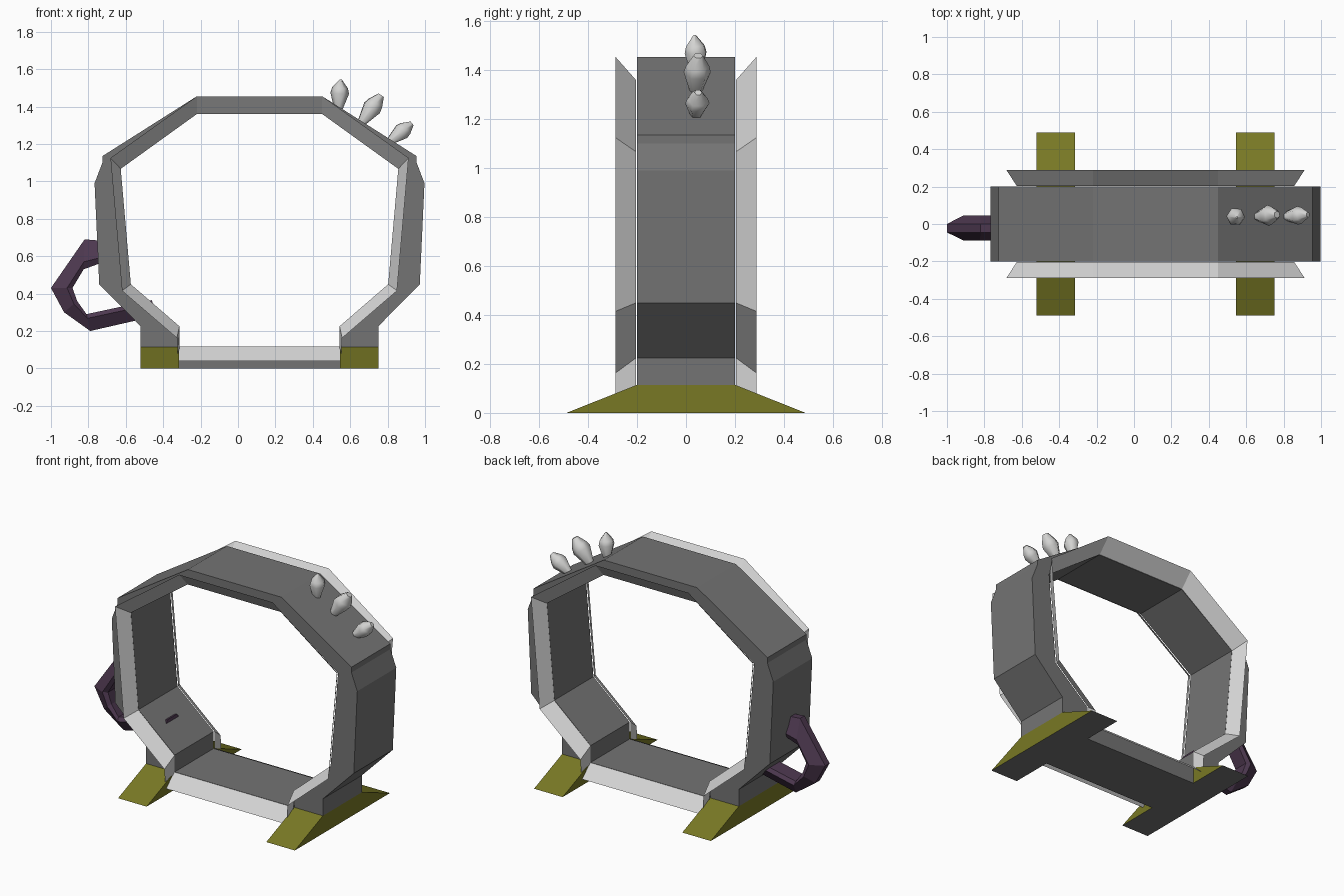
import bpy, bmesh, math
from mathutils import Vector

if "Cube" in bpy.data.objects:
    bpy.data.objects.remove(bpy.data.objects["Cube"])

CX = 0.115  # centre line of the ring


def material(name, rgb):
    m = bpy.data.materials.new(name)
    m.diffuse_color = (*rgb, 1)
    m.use_nodes = True
    m.node_tree.nodes["Principled BSDF"].inputs["Base Color"].default_value = m.diffuse_color
    return m


GREY = material("dark_grey", (0.175, 0.175, 0.175))
LIGHT = material("light_grey", (0.66, 0.66, 0.66))
OLIVE = material("olive", (0.19, 0.19, 0.018))
PURPLE = material("dark_purple", (0.075, 0.04, 0.08))
CRYSTAL = material("pale_crystal", (0.65, 0.65, 0.64))


def loft(name, rings, mats, ring_closed=True, path_closed=False):
    """Skin a row of equal-sized point rings."""
    bm = bmesh.new()
    vs = [[bm.verts.new(p) for p in r] for r in rings]
    n = len(rings[0])
    for i in range(len(vs) if path_closed else len(vs) - 1):
        a, b = vs[i], vs[(i + 1) % len(vs)]
        for j in range(n if ring_closed else n - 1):
            k = (j + 1) % n
            bm.faces.new((a[j], a[k], b[k], b[j]))
    if ring_closed and not path_closed:
        bm.faces.new(vs[0])
        bm.faces.new(vs[-1])
    bmesh.ops.recalc_face_normals(bm, faces=bm.faces)
    me = bpy.data.meshes.new(name)
    bm.to_mesh(me)
    bm.free()
    for m in mats:
        me.materials.append(m)
    ob = bpy.data.objects.new(name, me)
    bpy.context.collection.objects.link(ob)
    return ob


def both_sides(half):
    """Mirror a right-hand profile into a full path, right foot to left foot."""
    right = [[(CX + x, z) for x, z in pts] for pts in half]
    left = [[(CX - x, z) for x, z in pts] for pts in half]
    return right[::-1] + left


# Ring body: (outer, inner) pairs from the roof down to the foot
arch = both_sides([
    ((0.335, 1.455), (0.335, 1.36)),
    ((0.84, 1.135), (0.745, 1.07)),
    ((0.84, 1.10), (0.743, 1.06)),
    ((0.882, 0.99), (0.735, 0.96)),
    ((0.857, 0.45), (0.69, 0.45)),
    ((0.635, 0.225), (0.43, 0.225)),
    ((0.635, 0.115), (0.43, 0.115)),
])
loft("ring_body",
     [[(o[0], -0.2, o[1]), (o[0], 0.2, o[1]), (i[0], 0.2, i[1]), (i[0], -0.2, i[1])]
      for o, i in arch], [GREY])

# Flared rims: (edge at the body, flared outer edge) pairs
rim = both_sides([
    ((0.335, 1.36), (0.335, 1.455)),
    ((0.742, 1.067), (0.797, 1.125)),
    ((0.688, 0.45), (0.735, 0.415)),
    ((0.428, 0.225), (0.442, 0.163)),
    ((0.428, 0.116), (0.435, 0.04)),
])
for side, name in ((-1, "front_rim"), (1, "back_rim")):
    loft(name, [[(a[0], side * 0.204, a[1]), (b[0], side * 0.288, b[1])]
                for a, b in rim], [LIGHT], False, True)

# Floor slab between the feet
loft("floor_slab",
     [[(CX + x, -0.2, 0), (CX + x, 0.2, 0), (CX + x, 0.2, 0.115), (CX + x, -0.2, 0.115)]
      for x in (-0.43, 0.43)], [GREY])

# Sloped feet with a grey underside
for s, name in ((-1, "left_foot"), (1, "right_foot")):
    foot = loft(name, [[(CX + s * x, -0.488, 0), (CX + s * x, 0.488, 0),
                        (CX + s * x, 0.2, 0.115), (CX + s * x, -0.2, 0.115)]
                       for x in (0.43, 0.635)], [OLIVE, GREY])
    for p in foot.data.polygons:
        if p.normal.z < -0.9:
            p.material_index = 1

# Side handle: thin on its outer edge, wide on its inner edge
handle = [((-0.70, 0.68), (-0.70, 0.575)), ((-0.82, 0.69), (-0.825, 0.53)),
          ((-1.0, 0.43), (-0.885, 0.43)), ((-0.93, 0.30), (-0.86, 0.36)),
          ((-0.79, 0.20), (-0.81, 0.29)), ((-0.44, 0.28), (-0.46, 0.365))]
rings = []
for o, i in handle:
    o, i = Vector((o[0], 0, o[1])), Vector((i[0], 0, i[1]))
    section = ((o, -0.045), (o, 0.0), (o.lerp(i, 0.75), 0.045),
               (i, 0.03), (i, -0.07), (o.lerp(i, 0.75), -0.087))
    rings.append([p + Vector((0, y, 0)) for p, y in section])
loft("side_handle", rings, [PURPLE])


# Crystals growing out of the right roof slope
def crystal(name, base, tip, radius, blunt):
    base, tip = Vector(base), Vector(tip)
    rot = (tip - base).to_track_quat('Z', 'Y')
    rings = []
    for t, r in ((0, 0.35), (0.58, 1.0), (0.74, 0.85), (1, blunt)):
        c = base.lerp(tip, t)
        rings.append([c + rot @ Vector((radius * r * math.cos(a), radius * r * math.sin(a), 0))
                      for a in (math.tau * k / 6 for k in range(6))])
    ob = loft(name, rings, [CRYSTAL])
    for p in ob.data.polygons:
        p.use_smooth = len(p.vertices) == 4


crystal("upper_crystal", (0.535, 0.045, 1.37), (0.55, 0.035, 1.545), 0.05, 0.1)
crystal("middle_crystal", (0.65, 0.04, 1.30), (0.765, 0.05, 1.46), 0.056, 0.35)
crystal("lower_crystal", (0.80, 0.04, 1.205), (0.93, 0.05, 1.31), 0.05, 0.3)
